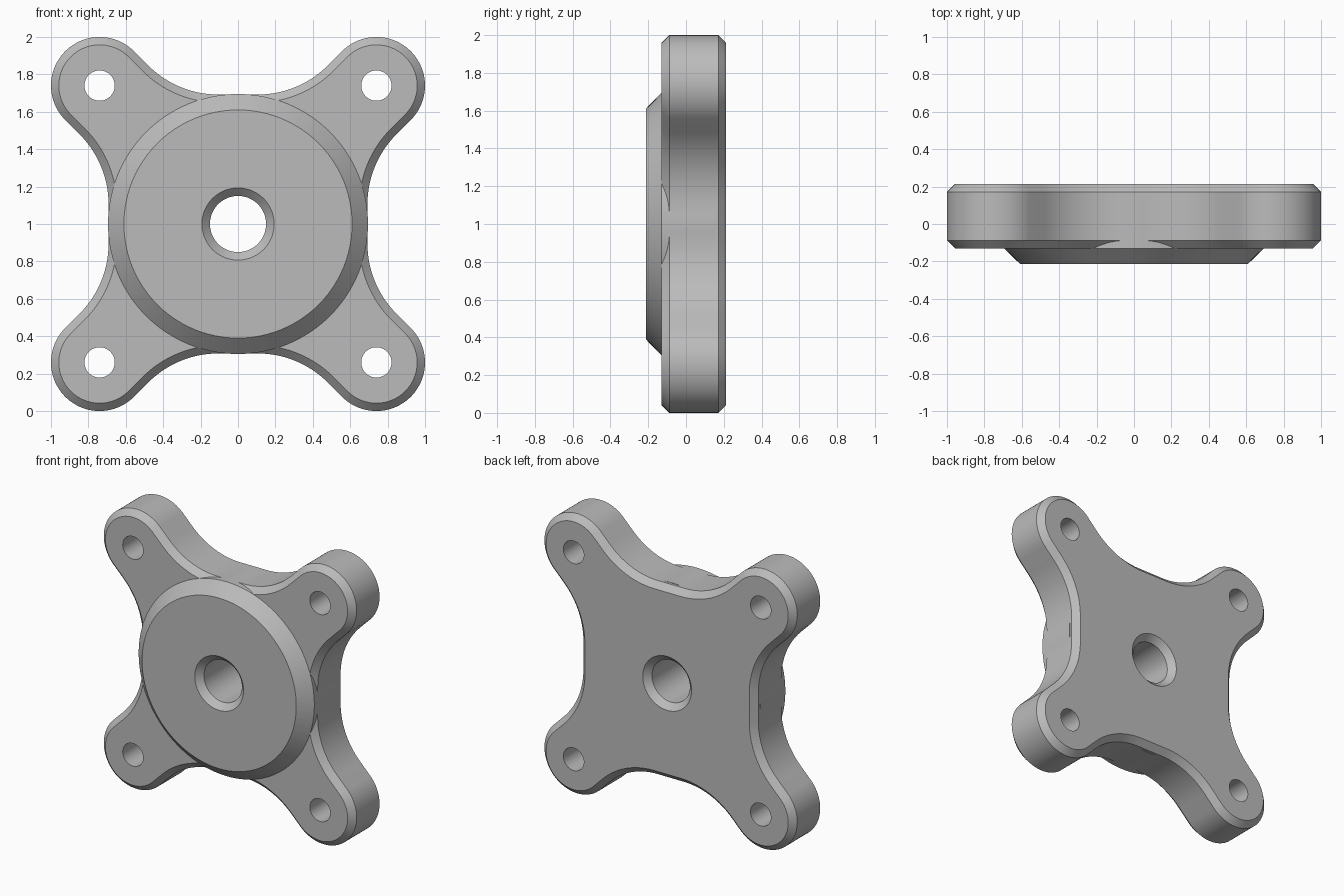
import bpy, bmesh, math
from mathutils import Matrix

old = bpy.data.objects.get("Cube")
if old:
    bpy.data.objects.remove(old, do_unlink=True)

# Main dimensions
FRONT, BACK, CHAMFER = -0.13, 0.213, 0.042
LOBE, LOBE_R = 0.74, 0.26
WAIST, FILLET_R = 0.692, 0.53
BOSS_FRONT = -0.213

# Colour
grey = bpy.data.materials.new("machined grey")
grey.use_nodes = True
colour = (0.5, 0.5, 0.5, 1)
grey.diffuse_color = colour
grey.node_tree.nodes["Principled BSDF"].inputs["Base Color"].default_value = colour


def arc(cx, cz, r, start, end, n):
    angles = [math.radians(start + (end - start) * i / n) for i in range(n + 1)]
    return [(cx + r * math.cos(a), cz + r * math.sin(a)) for a in angles]


def outline(inset):
    """Four rounded lobes joined by tangent hollow fillets."""
    fx = WAIST - LOBE_R * math.sqrt(2) + FILLET_R * (1 - math.sqrt(2))
    fz, r = WAIST + FILLET_R, FILLET_R + inset
    quarter = arc(LOBE, LOBE, LOBE_R - inset, -45, 135, 40)
    quarter += arc(fx, fz, r, -45, -90, 14)
    quarter += arc(-fx, fz, r, -90, -135, 14)
    points = []
    for _ in range(4):
        points += quarter
        quarter = [(-z, x) for x, z in quarter]
    return points


def circle(r, cx=0, cz=0, n=96):
    return arc(cx, cz, r, 0, 360, n)[:-1]


def loft(name, sections):
    """Skin matching outlines placed at successive depths and cap the ends."""
    bm = bmesh.new()
    rings = [[bm.verts.new((x, y, z + 1)) for x, z in pts] for y, pts in sections]
    for a, b in zip(rings, rings[1:]):
        for i in range(len(a)):
            j = (i + 1) % len(a)
            bm.faces.new((a[i], a[j], b[j], b[i]))
    bm.faces.new(rings[0])
    bm.faces.new(rings[-1])
    bmesh.ops.recalc_face_normals(bm, faces=bm.faces)
    mesh = bpy.data.meshes.new(name)
    bm.to_mesh(mesh)
    bm.free()
    mesh.materials.append(grey)
    obj = bpy.data.objects.new(name, mesh)
    bpy.context.collection.objects.link(obj)
    return obj


def combine(target, tool, operation):
    mod = target.modifiers.new(operation.lower(), "BOOLEAN")
    mod.operation, mod.solver, mod.object = operation, "EXACT", tool
    bpy.context.view_layer.objects.active = target
    bpy.ops.object.modifier_apply(modifier=mod.name)
    bpy.data.objects.remove(tool, do_unlink=True)


# Four-lobed plate, chamfered front and back
flange = loft("mounting_flange", [
    (FRONT, outline(CHAMFER)),
    (FRONT + CHAMFER, outline(0)),
    (BACK - CHAMFER, outline(0)),
    (BACK, outline(CHAMFER)),
])

# Round boss with sloping rim
boss = loft("boss", [
    (BOSS_FRONT, circle(0.61)),
    (FRONT, circle(0.695)),
    (BACK - 0.06, circle(0.695)),
])
combine(flange, boss, "UNION")

# Central bore, countersunk at both ends
bore = loft("bore_cutter", [
    (BOSS_FRONT - 0.02, circle(0.213)),
    (BOSS_FRONT + 0.043, circle(0.15)),
    (BACK - 0.043, circle(0.15)),
    (BACK + 0.02, circle(0.213)),
])
combine(flange, bore, "DIFFERENCE")

# Bolt hole in each lobe
for sx in (-1, 1):
    for sz in (-1, 1):
        ring = circle(0.081, sx * LOBE, sz * LOBE, 48)
        hole = loft("bolt_hole_cutter", [(FRONT - 0.1, ring), (BACK + 0.1, ring)])
        combine(flange, hole, "DIFFERENCE")

# Smooth curved walls, keep machined edges crisp
bpy.ops.object.select_all(action="DESELECT")
flange.select_set(True)
bpy.context.view_layer.objects.active = flange
bpy.ops.object.shade_smooth_by_angle(angle=math.radians(25))
